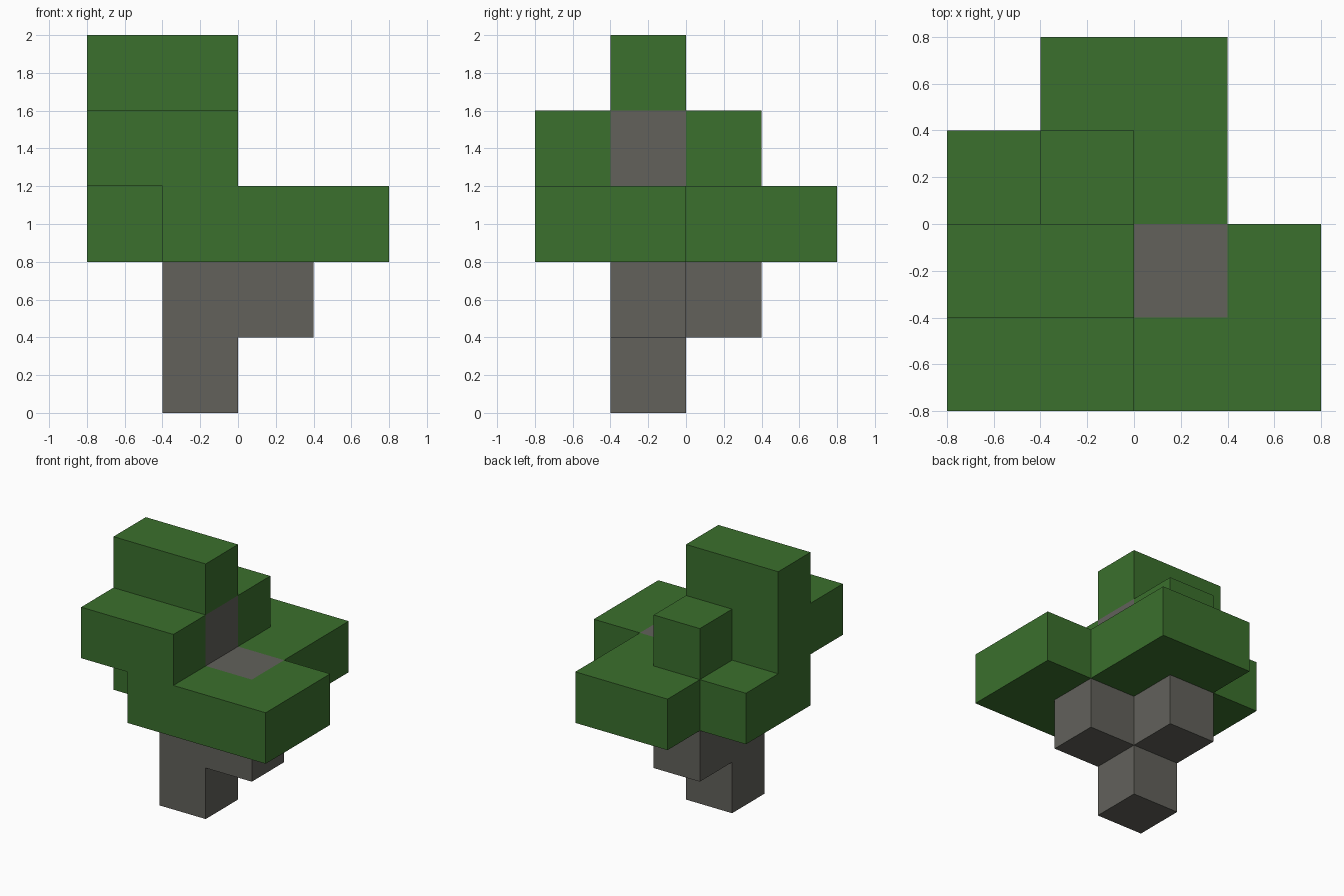
import bpy, bmesh
from mathutils import Vector

cube = bpy.data.objects.get("Cube")
if cube:
    bpy.data.objects.remove(cube, do_unlink=True)

SIZE = 0.4

# Floor plans from the ground up; rows run back to front, columns run along x
LAYERS = [
    ["....", "....", ".T..", "...."],
    ["....", ".T..", ".TT.", "...."],
    [".LL.", "LLL.", "LTTL", ".LLL"],
    ["....", ".L..", "LT..", "LL.."],
    ["....", "....", "LL..", "...."],
]

cells = {(x, 3 - row, z): kind
         for z, plan in enumerate(LAYERS)
         for row, line in enumerate(plan)
         for x, kind in enumerate(line) if kind != "."}


def make_material(name, color):
    mat = bpy.data.materials.new(name)
    mat.use_nodes = True
    mat.diffuse_color = color
    bsdf = next(n for n in mat.node_tree.nodes if n.type == "BSDF_PRINCIPLED")
    bsdf.inputs["Base Color"].default_value = color
    bsdf.inputs["Roughness"].default_value = 0.9
    return mat


def build_blocks(name, kind, mat):
    """Merge all cells of one kind into a mesh of exposed flat faces."""
    bm = bmesh.new()
    for cell in (c for c in cells if cells[c] == kind):
        centre = Vector(cell) + Vector((-1.5, -1.5, 0.5))
        for axis in range(3):
            for sign in (-1, 1):
                normal = Vector((0, 0, 0))
                normal[axis] = sign
                neighbour = tuple(int(a + b) for a, b in zip(cell, normal))
                if neighbour in cells:
                    continue
                u = Vector((0, 0, 0))
                u[(axis + 1) % 3] = 0.5
                v = normal.cross(u)
                mid = centre + normal / 2
                corners = (mid - u - v, mid + u - v, mid + u + v, mid - u + v)
                bm.faces.new([bm.verts.new(p * SIZE) for p in corners])
    bmesh.ops.remove_doubles(bm, verts=bm.verts, dist=0.001)
    bmesh.ops.dissolve_limit(bm, angle_limit=0.01, verts=bm.verts, edges=bm.edges)
    mesh = bpy.data.meshes.new(name)
    bm.to_mesh(mesh)
    bm.free()
    mesh.materials.append(mat)
    obj = bpy.data.objects.new(name, mesh)
    bpy.context.collection.objects.link(obj)


# Trunk with its branches, then the leafy crown
build_blocks("trunk", "T", make_material("bark grey", (0.122, 0.120, 0.105, 1)))
build_blocks("leaves", "L", make_material("leaf green", (0.043, 0.160, 0.026, 1)))
